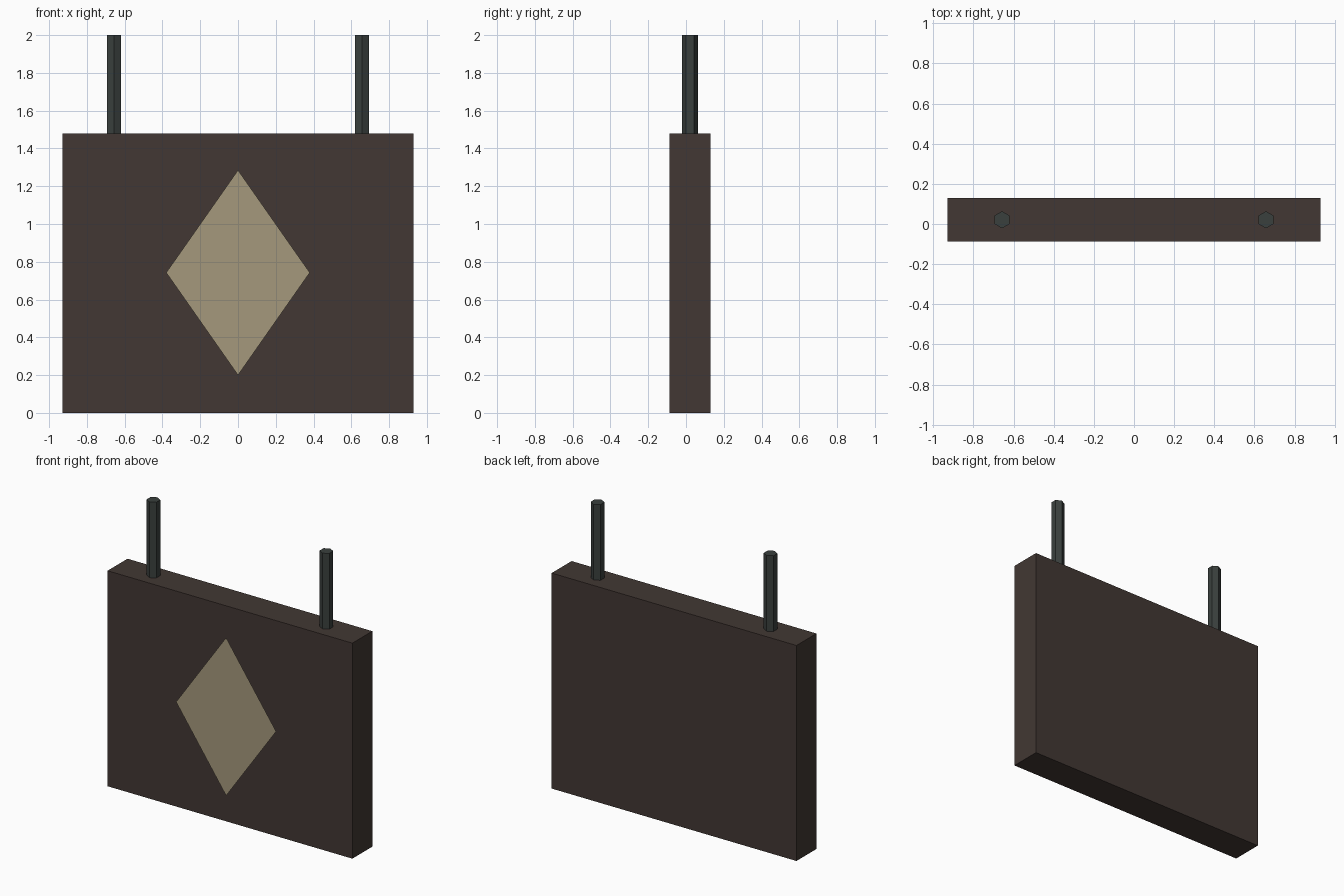
import bpy, math

if "Cube" in bpy.data.objects:
    bpy.data.objects.remove(bpy.data.objects["Cube"])

BOARD_Y = 0.021  # board and rods share this depth centre


def material(name, rgb):
    m = bpy.data.materials.new(name)
    m.diffuse_color = (*rgb, 1)
    m.use_nodes = True
    m.node_tree.nodes["Principled BSDF"].inputs["Base Color"].default_value = m.diffuse_color
    return m


def finish(name, mat):
    ob = bpy.context.object
    ob.name = name
    ob.data.materials.append(mat)
    return ob


wood = material("dark_wood", (0.054, 0.039, 0.033))
iron = material("dark_iron", (0.042, 0.051, 0.048))
paint = material("tan_paint", (0.376, 0.314, 0.202))

# Sign board
bpy.ops.mesh.primitive_cube_add(size=1, location=(0, BOARD_Y, 0.74))
board = finish("sign_board", wood)
board.scale = (1.86, 0.216, 1.48)

# Hexagonal hanging rods
for side, label in ((-1, "left"), (1, "right")):
    bpy.ops.mesh.primitive_cylinder_add(vertices=6, radius=0.0425, depth=0.52,
                                        location=(side * 0.657, BOARD_Y, 1.74))
    finish("hanging_rod_" + label, iron)

# Flat diamond panel, floating just in front of the board and facing -y
w, bottom, top, y = 0.38, 0.2, 1.285, -0.129
mid = (bottom + top) / 2
mesh = bpy.data.meshes.new("diamond_panel")
mesh.from_pydata([(0, y, bottom), (w, y, mid), (0, y, top), (-w, y, mid)], [], [(0, 1, 2, 3)])
mesh.materials.append(paint)
diamond = bpy.data.objects.new("diamond_panel", mesh)
bpy.context.collection.objects.link(diamond)
